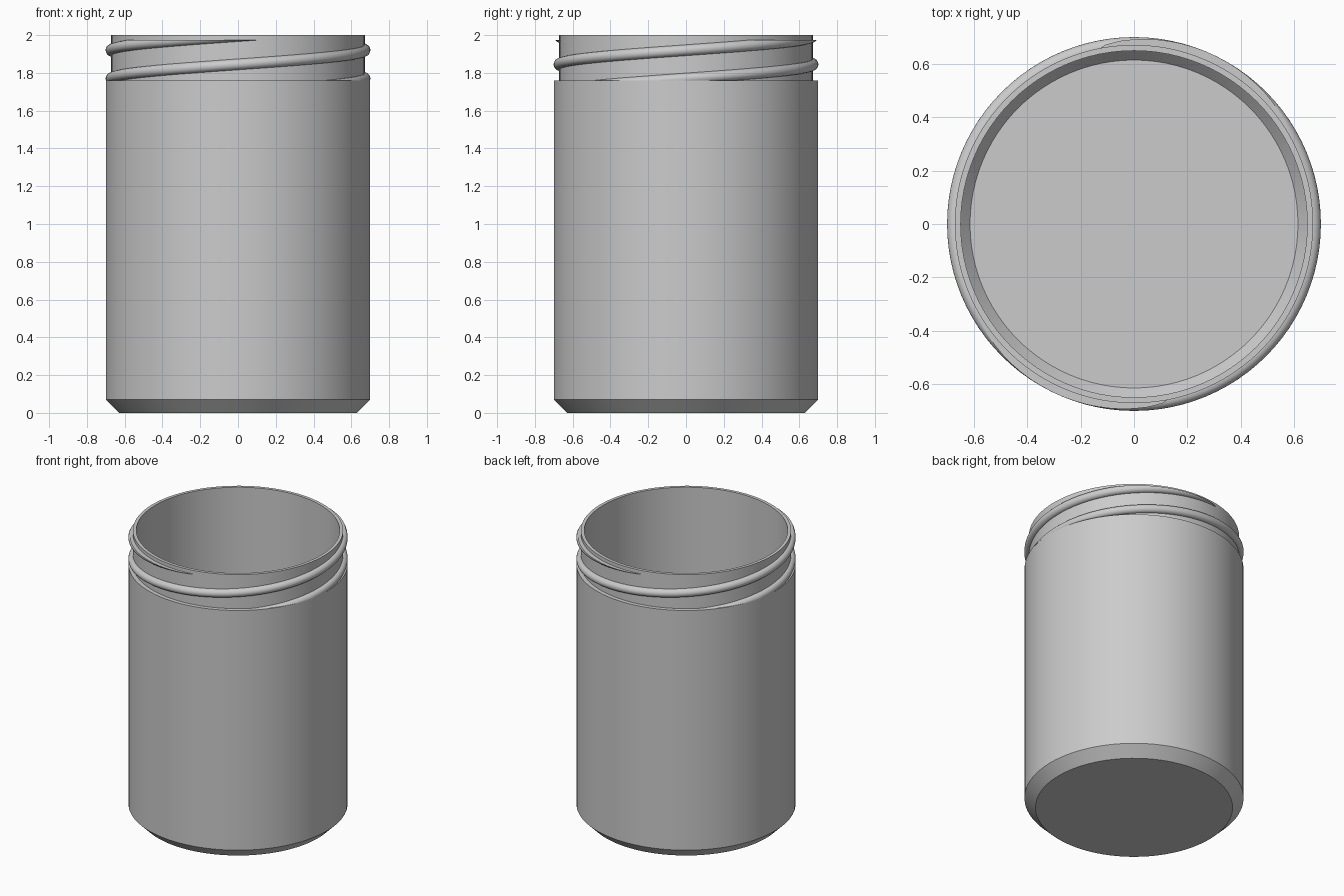
import bpy, bmesh
from math import pi, sin, cos, radians

default_cube = bpy.data.objects.get("Cube")
if default_cube:
    bpy.data.objects.remove(default_cube, do_unlink=True)

SEGMENTS = 96
SHOULDER_Z, THREAD_TOP_Z = 1.76, 1.975
NECK_R, PITCH = 0.672, 0.30

grey = bpy.data.materials.new("plain_grey")
grey.use_nodes = True
grey.diffuse_color = (0.6, 0.6, 0.6, 1)
grey.node_tree.nodes["Principled BSDF"].inputs["Base Color"].default_value = (0.6, 0.6, 0.6, 1)


def finish(bm, name):
    bmesh.ops.recalc_face_normals(bm, faces=bm.faces[:])
    mesh = bpy.data.meshes.new(name)
    bm.to_mesh(mesh)
    bm.free()
    mesh.materials.append(grey)
    obj = bpy.data.objects.new(name, mesh)
    bpy.context.collection.objects.link(obj)
    bpy.ops.object.select_all(action='DESELECT')
    obj.select_set(True)
    bpy.context.view_layer.objects.active = obj
    bpy.ops.object.shade_smooth_by_angle(angle=radians(30))
    return obj


def bridge(bm, a, b, closed=True):
    n = len(a)
    for i in range(n if closed else n - 1):
        j = (i + 1) % n
        bm.faces.new((a[i], a[j], b[j], b[i]))


# Hollow jar: outside from base to rim, then down the inside to the floor
profile = [(0.63, 0), (0.70, 0.07), (0.70, SHOULDER_Z), (NECK_R, SHOULDER_Z),
           (NECK_R, 2), (0.65, 2), (0.65, 0.09), (0.615, 0.05)]
bm = bmesh.new()
rings = [[bm.verts.new((r * cos(2 * pi * i / SEGMENTS), r * sin(2 * pi * i / SEGMENTS), z))
          for i in range(SEGMENTS)] for r, z in profile]
for lower, upper in zip(rings, rings[1:]):
    bridge(bm, lower, upper)
bm.faces.new(rings[0])
bm.faces.new(rings[-1])
finish(bm, "jar_body")


# Screw thread: half-round ridge swept up a helix, trimmed flat at both ends
def thread(name, start):
    bm = bmesh.new()
    radius, arc = 0.029, 10
    section = [(NECK_R + radius * cos(a), radius * sin(a))
               for a in (pi * (k / arc - 0.5) for k in range(arc + 1))]
    section = [(0.66, -radius)] + section + [(0.66, radius)]
    first, last = -SEGMENTS // 4, SEGMENTS * 7 // 8
    sweep = []
    for i in range(first, last + 1):
        turn = i / SEGMENTS
        a = start + 2 * pi * turn
        z = 1.77 + PITCH * turn
        sweep.append([bm.verts.new((r * cos(a), r * sin(a), z + dz)) for r, dz in section])
    for a, b in zip(sweep, sweep[1:]):
        bridge(bm, a, b)
    bm.faces.new(sweep[0])
    bm.faces.new(sweep[-1])
    for z, up in ((SHOULDER_Z, -1), (THREAD_TOP_Z, 1)):
        cut = bmesh.ops.bisect_plane(bm, geom=bm.verts[:] + bm.edges[:] + bm.faces[:],
                                     plane_co=(0, 0, z), plane_no=(0, 0, up), clear_outer=True)
        rim = [e for e in cut["geom_cut"] if isinstance(e, bmesh.types.BMEdge)]
        bmesh.ops.holes_fill(bm, edges=rim, sides=0)
    finish(bm, name)


thread("first_thread", 0)
thread("second_thread", pi)
